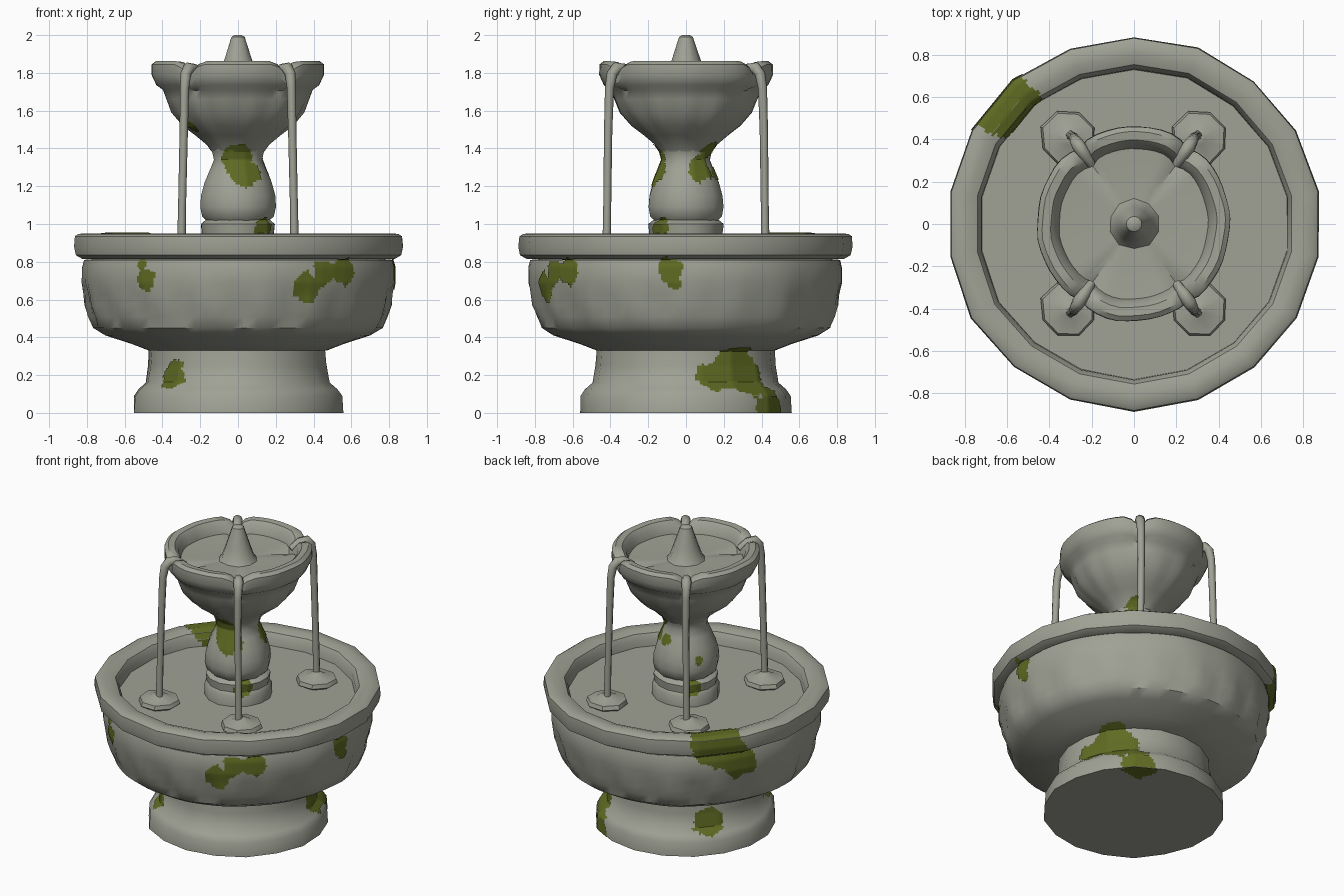
import bpy, bmesh, math
from mathutils import Vector, noise

if "Cube" in bpy.data.objects:
    bpy.data.objects.remove(bpy.data.objects["Cube"])


def material(name, rgb):
    m = bpy.data.materials.new(name)
    m.diffuse_color = (*rgb, 1)
    m.use_nodes = True
    m.node_tree.nodes["Principled BSDF"].inputs["Base Color"].default_value = m.diffuse_color
    return m


STONE = material("weathered_stone", (0.35, 0.36, 0.30))
MOSS = material("moss_green", (0.115, 0.145, 0.016))
parts = []


def finish(name, bm, mat, angle=40):
    me = bpy.data.meshes.new(name)
    bm.to_mesh(me)
    bm.free()
    ob = bpy.data.objects.new(name, me)
    bpy.context.collection.objects.link(ob)
    me.materials.append(mat)
    bpy.ops.object.select_all(action='DESELECT')
    ob.select_set(True)
    bpy.context.view_layer.objects.active = ob
    bpy.ops.object.shade_smooth_by_angle(angle=math.radians(angle))
    return ob


def lathe(name, profile, cols, warp=None, centre=(0, 0), angle=40):
    """Revolve (radius, z) points; warp(theta, r, z) may return a changed r, z."""
    bm = bmesh.new()
    rings = []
    for r, z in profile:
        ring = []
        for i in range(cols):
            t = 2 * math.pi * (i + 0.5) / cols
            rr, zz = warp(t, r, z) if warp else (r, z)
            ring.append(bm.verts.new((centre[0] + rr * math.cos(t),
                                      centre[1] + rr * math.sin(t), zz)))
        rings.append(ring)
    for a, b in zip(rings, rings[1:]):
        for i in range(cols):
            j = (i + 1) % cols
            bm.faces.new((a[i], a[j], b[j], b[i]))
    bmesh.ops.remove_doubles(bm, verts=bm.verts, dist=0.0005)
    bmesh.ops.recalc_face_normals(bm, faces=bm.faces)
    ob = finish(name, bm, STONE, angle)
    parts.append(ob)
    return ob


def rough(amount, freq=3):
    """Slight hand-hewn unevenness of the radius."""
    def warp(t, r, z):
        n = noise.noise(Vector((math.cos(t) * freq, math.sin(t) * freq, z * 2)))
        return r * (1 + amount * n), z
    return warp


# pedestal base
lathe("pedestal_base", [(0, 0), (0.3, 0), (0.56, 0), (0.555, 0.09), (0.53, 0.125), (0.49, 0.16),
                        (0.475, 0.25), (0.47, 0.33), (0.5, 0.35), (0, 0.35)], 18, rough(0.03))


# lower bowl with carved leaf band
def carved(t, r, z):
    r, z = rough(0.015)(t, r, z)
    band = max(0, 1 - abs(z - 0.56) / 0.14) if r > 0.74 else 0
    lobes = math.cos(18 * t + 8 * (z - 0.56)) + 0.8 * noise.noise(Vector((6 * math.cos(t), 6 * math.sin(t), 9 * z)))
    return r + 0.014 * band * lobes, z


lathe("lower_bowl", [(0, 0.33), (0.47, 0.33), (0.56, 0.365), (0.70, 0.41), (0.765, 0.45),
                     (0.785, 0.51), (0.805, 0.57), (0.815, 0.63), (0.83, 0.69), (0.83, 0.77),
                     (0.82, 0.81), (0.7, 0.82)], 72, carved)

# rounded rim of the lower bowl
lathe("lower_rim", [(0.75, 0.82), (0.84, 0.815), (0.875, 0.835), (0.885, 0.88), (0.88, 0.935),
                    (0.86, 0.948), (0.80, 0.95), (0.755, 0.935), (0.735, 0.90), (0.73, 0.82),
                    (0.75, 0.82)], 18, rough(0.012))

# water in the lower bowl
lathe("lower_water", [(0.75, 0.84), (0.75, 0.855), (0.45, 0.855), (0, 0.86)], 18)

# column foot and baluster column
lathe("column_foot", [(0.21, 0.84), (0.21, 0.93), (0.195, 0.95), (0.20, 1.0), (0.175, 1.02), (0, 1.02)],
      14, rough(0.05, 5))
lathe("column", [(0.15, 1.0), (0.195, 1.04), (0.205, 1.09), (0.20, 1.15), (0.18, 1.22), (0.15, 1.29),
                 (0.13, 1.34), (0.14, 1.38), (0.15, 1.41), (0, 1.42)], 12, rough(0.06, 5))

# upper bowl with four pouring notches
SPOUT = math.atan2(0.37, 0.265)
SPOUT_ANGLES = [SPOUT, math.pi - SPOUT, math.pi + SPOUT, 2 * math.pi - SPOUT]


def notched(t, r, z):
    dip = sum(math.exp(-((t - s) / 0.10) ** 2) for s in SPOUT_ANGLES)
    if z > 1.7 and r > 0.345:
        z -= dip * 0.06 * min(1, (z - 1.7) / 0.12)
        r -= 0.02 * dip
    if 1.44 < z < 1.69 and r > 0.16:
        r *= 1 + 0.018 * math.cos(14 * t) * math.sin((z - 1.44) / 0.25 * math.pi)
    return rough(0.025)(t, r, z)


lathe("upper_bowl", [(0, 1.385), (0.14, 1.385), (0.165, 1.42), (0.225, 1.47), (0.29, 1.52),
                     (0.35, 1.59), (0.38, 1.66), (0.40, 1.71), (0.435, 1.735), (0.46, 1.79),
                     (0.458, 1.845), (0.435, 1.862), (0.395, 1.858), (0.37, 1.83), (0.355, 1.78),
                     (0.2, 1.77), (0, 1.775)], 56, notched)

# bubbling jet in the upper bowl
lathe("water_jet", [(0.13, 1.76), (0.105, 1.79), (0.08, 1.86), (0.05, 1.95), (0.037, 1.99),
                    (0.02, 2.0), (0, 2.0)], 10, rough(0.06, 2))


# falling streams and splash mounds, one per notch
def stream(name, points, sx, sy):
    bm = bmesh.new()
    rings = []
    path = [Vector((x * sx, y * sy, z)) for x, y, z, _ in points]
    for k, p in enumerate(path):
        d = (path[min(k + 1, len(path) - 1)] - path[max(k - 1, 0)]).normalized()
        side = d.cross(Vector((sx, sy, 0.01 if abs(d.z) > 0.9 else 3))).normalized()
        up = d.cross(side)
        w = points[k][3]
        rings.append([bm.verts.new(p + w * (math.cos(a) * side + math.sin(a) * up))
                      for a in (2 * math.pi * i / 8 for i in range(8))])
    # twist-free joining: match each ring to the nearest start vertex
    for a, b in zip(rings, rings[1:]):
        best = min(((s, f) for s in range(8) for f in (1, -1)),
                   key=lambda c: sum((a[i].co - b[(c[0] + c[1] * i) % 8].co).length for i in range(8)))
        b[:] = [b[(best[0] + best[1] * i) % 8] for i in range(8)]
        for i in range(8):
            j = (i + 1) % 8
            bm.faces.new((a[i], a[j], b[j], b[i]))
    bm.faces.new(rings[0])
    bm.faces.new(rings[-1])
    bmesh.ops.recalc_face_normals(bm, faces=bm.faces)
    finish(name, bm, STONE, 60)


PATH = [(0.20, 0.28, 1.785, 0.02), (0.235, 0.33, 1.82, 0.03), (0.262, 0.37, 1.825, 0.032),
        (0.276, 0.392, 1.795, 0.028), (0.283, 0.405, 1.72, 0.024), (0.287, 0.412, 1.5, 0.022),
        (0.296, 0.417, 1.1, 0.021), (0.30, 0.42, 0.86, 0.023)]
for sx in (-1, 1):
    for sy in (-1, 1):
        tag = ("back" if sy > 0 else "front") + ("_right" if sx > 0 else "_left")
        stream("stream_" + tag, PATH, sx, sy)
        lathe("splash_" + tag, [(0.10, 0.845), (0.135, 0.87), (0.125, 0.895), (0.07, 0.905),
                                (0.03, 0.925), (0, 0.93)], 8, rough(0.12, 2), (0.31 * sx, 0.405 * sy))

# moss patches: thin plates laid over the stone wherever a face lies inside a blob (x, y, z, radius)
BLOBS = [(-0.48, -0.67, 0.70, 0.06), (-0.51, -0.65, 0.79, 0.03),
         (0.36, -0.74, 0.67, 0.075), (0.45, -0.69, 0.74, 0.065), (0.55, -0.61, 0.76, 0.075),
         (0.83, -0.08, 0.76, 0.07), (0.83, -0.06, 0.69, 0.04),
         (-0.34, -0.34, 0.20, 0.08),
         (0.44, 0.14, 0.18, 0.09), (0.40, 0.27, 0.23, 0.13), (0.37, 0.34, 0.18, 0.10),
         (0.31, 0.42, 0.03, 0.10),
         (-0.37, 0.29, 0.19, 0.10),
         (-0.60, 0.57, 0.92, 0.155), (-0.66, 0.53, 0.84, 0.13), (-0.70, 0.43, 0.74, 0.11),
         (0.0, -0.14, 1.35, 0.09), (0.03, -0.17, 1.25, 0.06), (0.08, -0.14, 1.28, 0.06),
         (0.14, 0.08, 1.29, 0.07), (0.08, 0.12, 1.40, 0.05), (0.04, 0.15, 1.27, 0.04),
         (-0.16, 0.10, 1.16, 0.03), (0.14, -0.14, 0.98, 0.055), (-0.15, 0.12, 0.98, 0.05),
         (-0.25, -0.16, 1.5, 0.04)]
BLOBS = [(Vector(b[:3]), b[3]) for b in BLOBS]


def mossy(p):
    n = 0.028 * noise.noise(p * 14) + 0.012 * noise.noise(p * 40)
    return any((p - c).length + n * min(1, r / 0.06) < r for c, r in BLOBS)


bm = bmesh.new()
for ob in parts:
    if ob.name.startswith(("splash", "water", "lower_water")):
        continue
    for f in ob.data.polygons:
        q = [ob.data.vertices[v].co for v in f.vertices]
        if len(q) != 4:
            continue
        size = max((v - f.center).length for v in q)
        if not any((f.center - c).length < r + size + 0.05 for c, r in BLOBS):
            continue
        nu = max(1, math.ceil((q[1] - q[0]).length / 0.013))
        nv = max(1, math.ceil((q[3] - q[0]).length / 0.013))

        def at(u, v):
            return q[0].lerp(q[1], u / nu).lerp(q[3].lerp(q[2], u / nu), v / nv)
        lift = f.normal * (0.001 if f.normal.z < -0.95 else 0.005)
        for u in range(nu):
            for v in range(nv):
                if mossy(at(u + 0.5, v + 0.5)):
                    corners = [at(u, v), at(u + 1, v), at(u + 1, v + 1), at(u, v + 1)]
                    bm.faces.new([bm.verts.new(c + lift) for c in corners])
bmesh.ops.remove_doubles(bm, verts=bm.verts, dist=0.004)
finish("moss_patches", bm, MOSS, 60)
